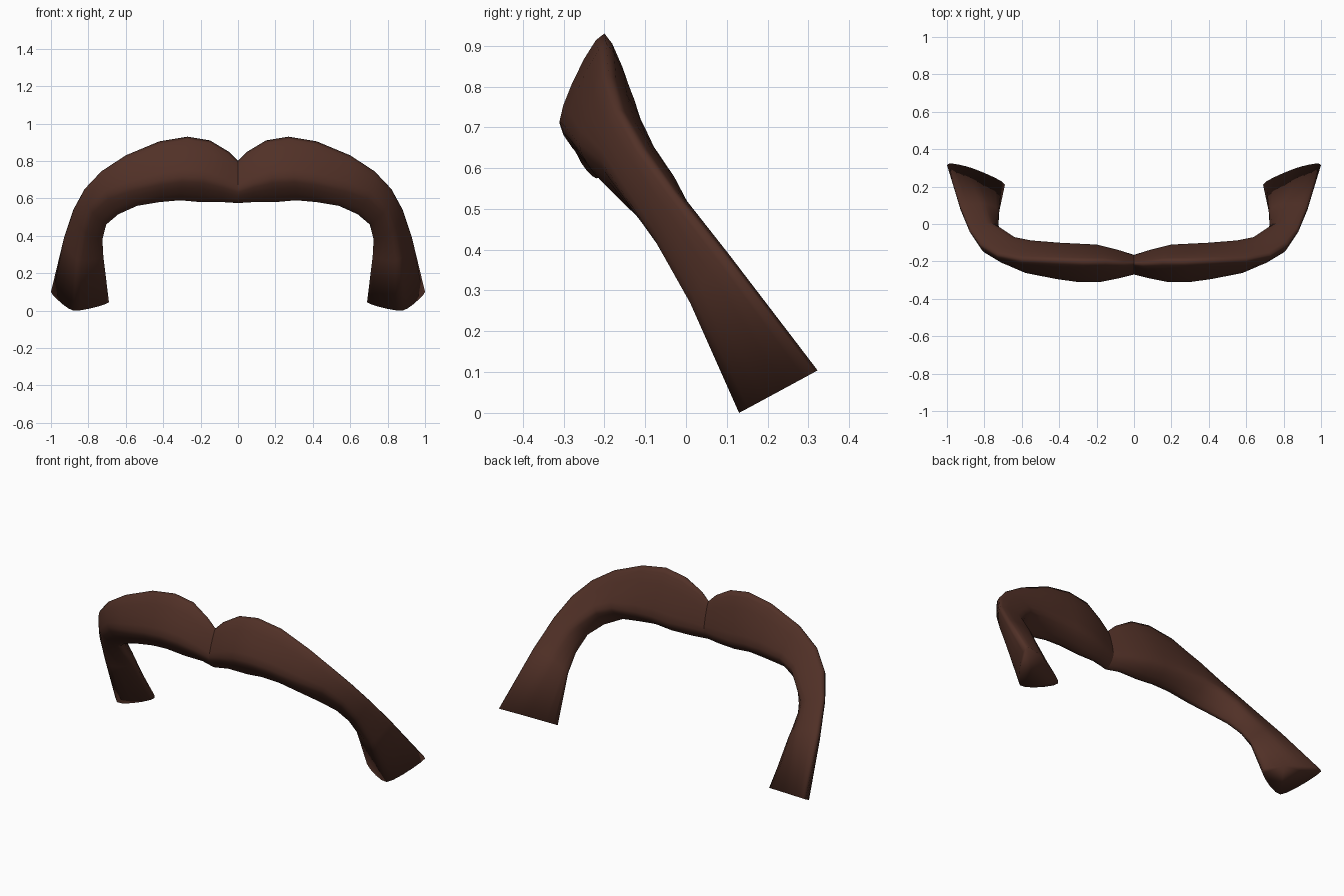
import bpy, bmesh
from mathutils import Vector

if "Cube" in bpy.data.objects:
    bpy.data.objects.remove(bpy.data.objects["Cube"])

SIDES = 5  # subdivisions of each quarter of a cross-section

# Right-half cross-sections from the middle to the tip:
# top/outer edge, front edge, bottom/inner edge, back edge
STATIONS = [
    ((0, -.21, .80), (0, -.27, .65), (0, -.22, .575), (0, -.165, .64)),
    ((.05, -.21, .85), (.08, -.29, .68), (.08, -.20, .58), (.08, -.14, .65)),
    ((.15, -.20, .91), (.18, -.31, .71), (.20, -.20, .58), (.20, -.11, .66)),
    ((.27, -.20, .93), (.30, -.31, .715), (.31, -.20, .59), (.30, -.105, .67)),
    ((.42, -.195, .905), (.41, -.295, .70), (.42, -.19, .58), (.40, -.10, .67)),
    ((.60, -.19, .83), (.58, -.262, .66), (.54, -.19, .56), (.55, -.088, .66)),
    ((.73, -.165, .745), (.70, -.21, .62), (.64, -.15, .515), (.64, -.07, .63)),
    ((.82, -.11, .65), (.79, -.155, .54), (.705, -.09, .46), (.715, -.02, .56)),
    ((.88, -.03, .54), (.83, -.08, .43), (.725, -.01, .38), (.77, .01, .50)),
    ((.93, .09, .39), (.86, .01, .27), (.72, .07, .29), (.80, .11, .37)),
    ((1.0, .315, .10), (.88, .13, 0), (.69, .21, .045), (.87, .30, .094)),
]


def smooth_ring(points, tension=.36):
    """Closed Hermite curve through the four section points."""
    pts = [Vector(p) for p in points]
    n, ring = len(pts), []
    for i in range(n):
        a, b = pts[i], pts[(i + 1) % n]
        ta = (b - pts[i - 1]) * tension
        tb = (pts[(i + 2) % n] - a) * tension
        for k in range(SIDES):
            t = k / SIDES
            ring.append(a * (2*t**3 - 3*t**2 + 1) + ta * (t**3 - 2*t**2 + t)
                        + b * (3*t**2 - 2*t**3) + tb * (t**3 - t**2))
    for p in ring:
        p.x, p.z = max(0, min(1, p.x)), max(0, p.z)
    return ring


# Moustache half: loft through the sections, closed at the tip
bm = bmesh.new()
rings = [[bm.verts.new(p) for p in smooth_ring(s)] for s in STATIONS]
for r0, r1 in zip(rings, rings[1:]):
    for j in range(len(r0)):
        k = (j + 1) % len(r0)
        bm.faces.new((r0[j], r0[k], r1[k], r1[j]))
bm.faces.new(rings[-1])
for f in bm.faces:
    f.smooth = True
mesh = bpy.data.meshes.new("moustache")
bm.to_mesh(mesh)
bm.free()
moustache = bpy.data.objects.new("moustache", mesh)
bpy.context.collection.objects.link(moustache)

# Other half, left unmerged so the middle crease stays sharp
mirror = moustache.modifiers.new("mirror", 'MIRROR')
mirror.use_mirror_merge = False

brown = bpy.data.materials.new("dark brown")
brown.diffuse_color = (.082, .030, .020, 1)
brown.use_nodes = True
brown.node_tree.nodes["Principled BSDF"].inputs["Base Color"].default_value = brown.diffuse_color
mesh.materials.append(brown)
